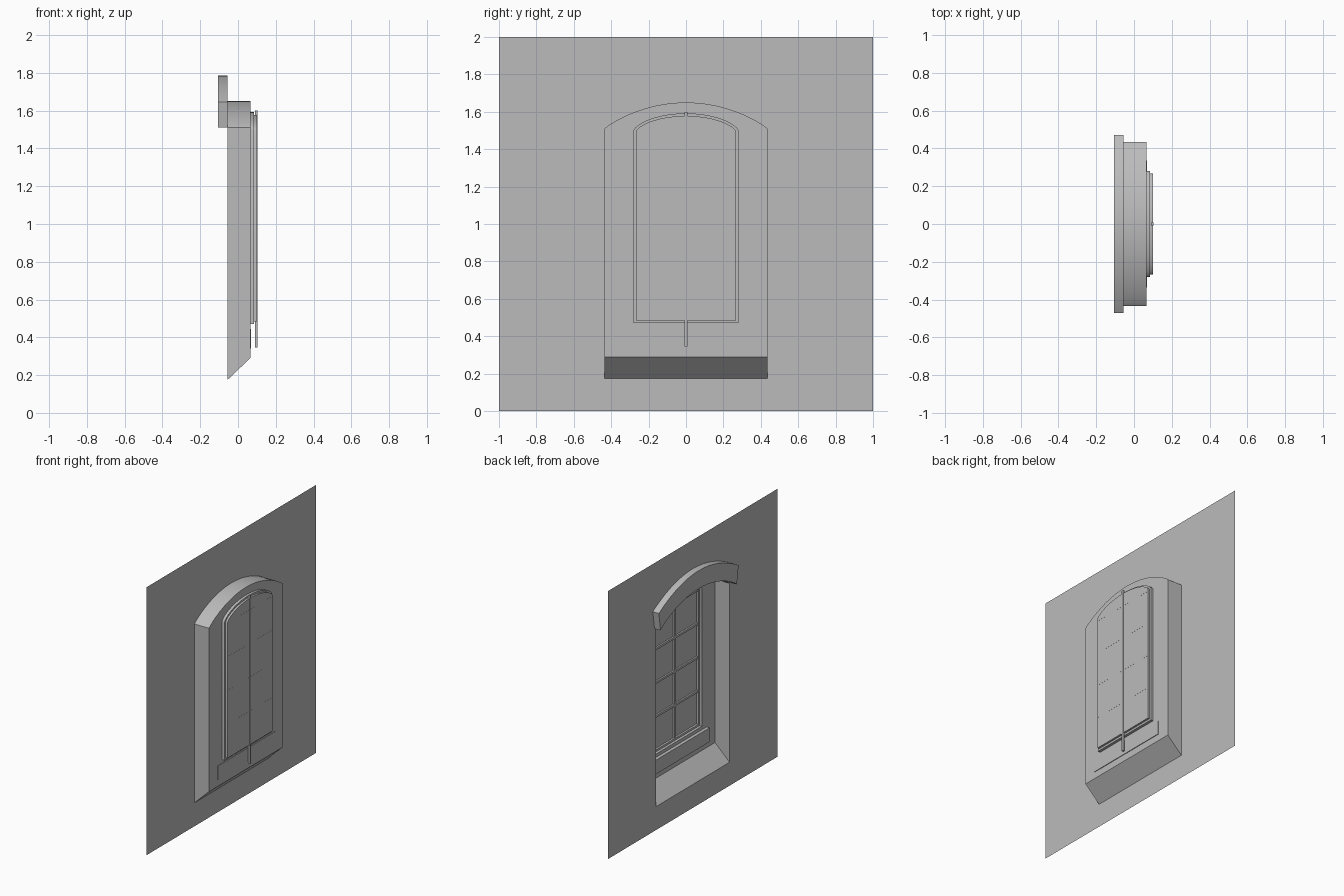
import bpy
import bmesh
import math

cube = bpy.data.objects.get("Cube")
if cube:
    bpy.data.objects.remove(cube, do_unlink=True)

grey = bpy.data.materials.new("plaster_grey")
grey.use_nodes = True
GREY = (0.5, 0.5, 0.5, 1)
grey.diffuse_color = GREY
grey.node_tree.nodes["Principled BSDF"].inputs["Base Color"].default_value = GREY

WALL_X, BACK_X, STEP_X, GLASS_X = -0.055, 0.065, 0.085, 0.10


def finish(name, bm, smooth=False):
    mesh = bpy.data.meshes.new(name)
    bm.to_mesh(mesh)
    bm.free()
    mesh.materials.append(grey)
    obj = bpy.data.objects.new(name, mesh)
    bpy.context.collection.objects.link(obj)
    if smooth:
        bpy.ops.object.select_all(action="DESELECT")
        obj.select_set(True)
        bpy.context.view_layer.objects.active = obj
        bpy.ops.object.shade_smooth_by_angle(angle=math.radians(30))
    return obj


def arc(half, spring, apex, power=1.0, steps=24):
    """Arch points (y, z) from +y to -y."""
    pts = []
    for i in range(steps + 1):
        c = math.cos(math.pi * i / steps)
        pts.append((half * c, spring + (apex - spring) * max(0, 1 - c * c) ** power))
    return pts


def opening(half, bottom, spring, apex, power=1.0):
    """Arched opening outline, closed along the bottom."""
    return [(half, bottom)] + arc(half, spring, apex, power) + [(-half, bottom)]


def loop(bm, pts, x):
    return [bm.verts.new((x, y, z)) for y, z in pts]


def ring_edges(bm, verts):
    return [bm.edges.new((a, b)) for a, b in zip(verts, verts[1:] + verts[:1])]


def pierced_plate(name, outer, inner, x):
    """Flat sheet with an opening, facing the street side."""
    bm = bmesh.new()
    edges = ring_edges(bm, loop(bm, outer, x)) + ring_edges(bm, loop(bm, inner, x))
    bmesh.ops.triangle_fill(bm, use_beauty=True, edges=edges, normal=(-1, 0, 0))
    bmesh.ops.dissolve_limit(bm, angle_limit=0.01, verts=bm.verts[:], edges=bm.edges[:])
    return finish(name, bm)


def loft(name, sections, cap=False):
    """Skin successive outlines, each given as (points, x)."""
    bm = bmesh.new()
    loops = [loop(bm, pts, x) for pts, x in sections]
    for a, b in zip(loops, loops[1:]):
        n = len(a)
        for i in range(n):
            j = (i + 1) % n
            bm.faces.new((a[i], a[j], b[j], b[i]))
    if cap:
        bm.faces.new(loops[0][::-1])
        bm.faces.new(loops[-1])
        bmesh.ops.recalc_face_normals(bm, faces=bm.faces[:])
    return finish(name, bm, smooth=True)


def box(name, x, y, z):
    bm = bmesh.new()
    bmesh.ops.create_cube(bm, size=1)
    for v in bm.verts:
        v.co = [r[0] if c < 0 else r[1] for c, r in zip(v.co, (x, y, z))]
    return finish(name, bm)


# Outlines of the wall opening, the recess back and the stepped window
wall_hole = opening(0.435, 0.175, 1.51, 1.65, 0.9)
recess_end = opening(0.435, 0.29, 1.51, 1.65, 0.9)
window_outer = opening(0.28, 0.47, 1.50, 1.592, 0.65)
window_inner = opening(0.267, 0.485, 1.495, 1.578, 0.65)

# Wall sheet, splayed recess with sloping bottom, and recess back
square = [(1, 0), (1, 2), (-1, 2), (-1, 0)]
pierced_plate("wall", square, wall_hole, WALL_X)
loft("recess_sides", [(wall_hole, WALL_X), (recess_end, BACK_X)])
pierced_plate("recess_back", recess_end, window_outer, BACK_X)

# Stepped window frame and glass
loft("window_frame", [(window_outer, BACK_X), (window_outer, STEP_X),
                      (window_inner, STEP_X), (window_inner, GLASS_X)])
bm = bmesh.new()
bm.faces.new(loop(bm, window_inner, GLASS_X))
finish("window_glass", bm)

# Glazing bars
box("vertical_bar", (0.09, 0.103), (-0.008, 0.008), (0.345, 1.6))
for i in range(4):
    z = 0.73 + i * 0.252
    box(f"horizontal_bar_{i + 1}", (0.088, GLASS_X + 0.0005), (-0.267, 0.267),
        (z - 0.008, z + 0.008))

# Window sill
box("window_sill", (0.04, 0.07), (-0.335, 0.335), (0.34, 0.445))

# Curved hood above the opening
hood = arc(0.47, 1.645, 1.785) + arc(0.45, 1.51, 1.65, 0.9)[::-1]
loft("arched_hood", [(hood, -0.105), (hood, WALL_X)], cap=True)
